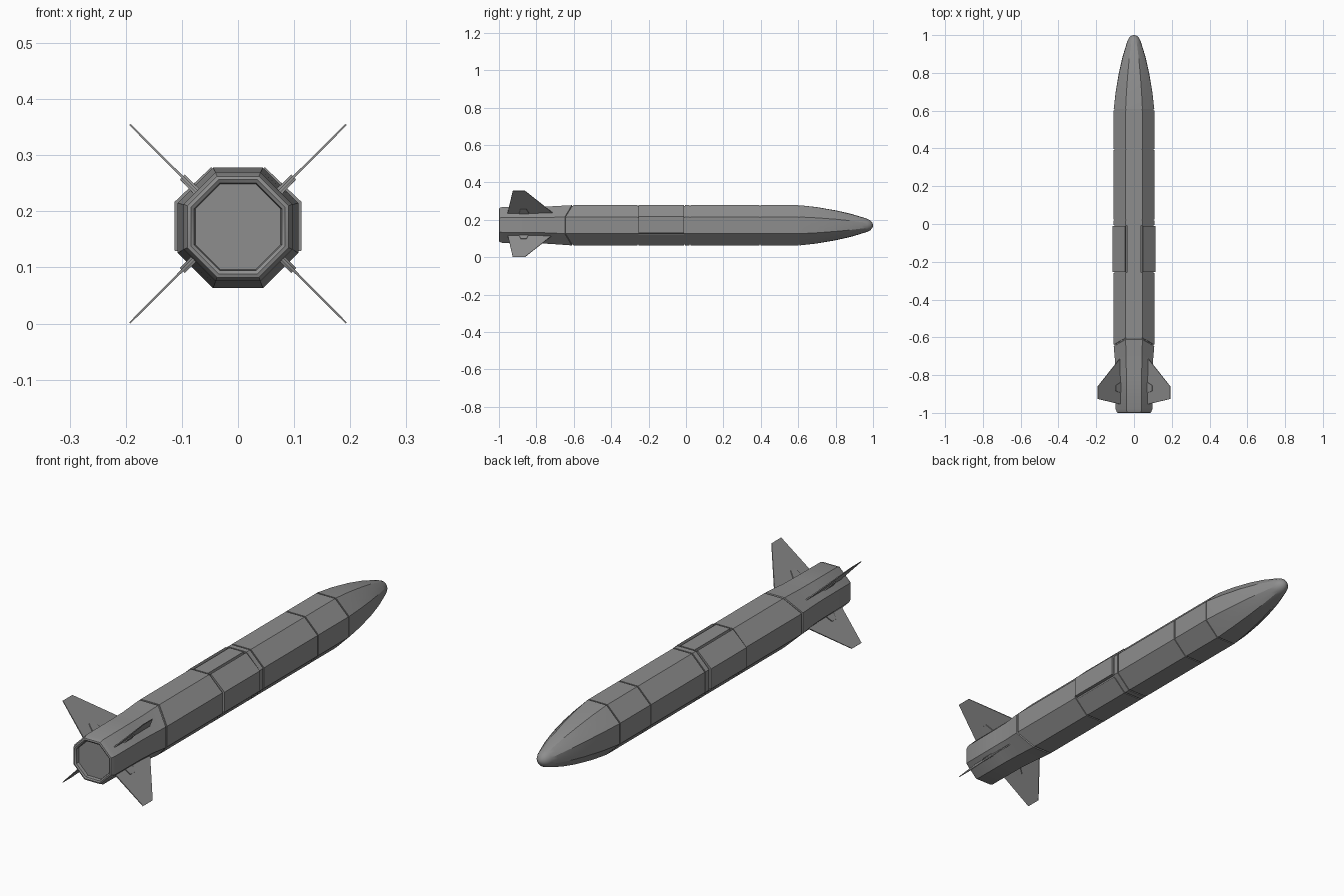
import bpy, bmesh, math
from mathutils import Vector

if "Cube" in bpy.data.objects:
    bpy.data.objects.remove(bpy.data.objects["Cube"])

CZ = 0.1705                      # height of the body axis
A = 0.1075                       # body apothem
K = math.tan(math.pi / 8)

grey = bpy.data.materials.new("metal grey")
grey.diffuse_color = (0.27, 0.27, 0.27, 1)
grey.use_nodes = True
grey.node_tree.nodes["Principled BSDF"].inputs["Base Color"].default_value = grey.diffuse_color


def finish(name, bm, angle=25):
    bmesh.ops.recalc_face_normals(bm, faces=bm.faces[:])
    me = bpy.data.meshes.new(name)
    bm.to_mesh(me)
    bm.free()
    me.materials.append(grey)
    ob = bpy.data.objects.new(name, me)
    bpy.context.collection.objects.link(ob)
    bpy.ops.object.select_all(action='DESELECT')
    ob.select_set(True)
    bpy.context.view_layer.objects.active = ob
    bpy.ops.object.shade_smooth_by_angle(angle=math.radians(angle))
    return ob


def octagon(a, h=None):
    """Eight corners starting right of the top face, clockwise."""
    h = h or a
    q = [(K * a, h), (a, K * h)]
    return q + [(x, -z) for x, z in q[::-1]] + [(-x, -z) for x, z in q] + [(-x, z) for x, z in q[::-1]]


def loft(name, rings, angle=25):
    """Skin a list of closed 3D rings and cap both ends."""
    bm = bmesh.new()
    loops = [[bm.verts.new(p) for p in r] for r in rings]
    for a, b in zip(loops, loops[1:]):
        for i in range(len(a)):
            j = (i + 1) % len(a)
            bm.faces.new((a[i], a[j], b[j], b[i]))
    bm.faces.new(loops[0])
    bm.faces.new(loops[-1])
    return finish(name, bm, angle)


def ring(y, a, shift=0.0, dz=0.0):
    """Octagon ring; shift moves the side corners along the axis."""
    return [(x, y + (shift if abs(x) > abs(z) else 0), z + CZ + dz) for x, z in octagon(a)]


# Main body sections separated by narrow panel grooves
G, D = 0.003, 0.004
def section(name, y0, y1, s0=0.0):
    loft(name, [ring(y0 - G, A - D, s0), ring(y0 + G, A - D, s0), ring(y0 + G, A, s0),
                ring(y1 - G, A), ring(y1 - G, A - D), ring(y1 + G, A - D)])

section("rear_body", -0.605, -0.257, -0.037)
section("collar", -0.008, 0.022)
section("front_body", 0.022, 0.395)
section("guidance_section", 0.395, 0.605)

# Centre bay: side panels stand proud, with slots along four edges
w, t, P = 0.011, 0.012, 0.113
k = K * A
half = [(k - w, A), (k - w, A - t), (k - 0.001, A - t), (k + 0.003, A + 0.001),
        (P, k + 0.002), (P, -k + 0.004), (P - t, -k + 0.002),
        (A - t, -k - 0.006), (A - 0.006, -k - 0.006), (k, -A)]
bay = half + [(-x, z) for x, z in half[::-1]]
loft("centre_bay", [[(x, y, z + CZ) for x, z in bay] for y in (-0.254, -0.011)])

# Boat tail with chamfered rim and shallow nozzle recess
loft("tail", [ring(-0.982, 0.076, dz=0.002), ring(-0.996, 0.078, dz=0.002),
              ring(-1.0, 0.084, dz=0.002), ring(-0.998, 0.090, dz=0.002),
              ring(-0.98, 0.097, dz=0.002), ring(-0.80, 0.098, dz=0.002),
              ring(-0.73, 0.100, dz=0.001), ring(-0.611, A, -0.037),
              ring(-0.608, A - D, -0.037), ring(-0.602, A - D, -0.037)])


# Nose: octagon blending into a rounded tip
def nose_ring(y, a, f):
    pts = octagon(a)
    out = []
    for i in range(8):
        p, q = Vector(pts[i]), Vector(pts[(i + 1) % 8])
        for v in (p, (p + q) / 2):
            v = v.lerp(v.normalized() * a, f)
            out.append((v.x, y, v.y + CZ))
    return out

profile = [(0.608, A, 0), (0.70, 0.097, 0.1), (0.80, 0.080, 0.25), (0.88, 0.062, 0.45),
           (0.94, 0.044, 0.7), (0.968, 0.035, 0.9), (0.985, 0.027, 1), (0.996, 0.015, 1), (1.0, 0.004, 1)]
loft("nose", [nose_ring(*p) for p in profile])

# Four diagonal tail fins with hinge bosses
FZ, FX = 0.178, 0.016
def slab(name, outline, sx, sz):
    """Plate from (radius, y, half thickness) points on a diagonal."""
    d, n = Vector((sx, 0, sz)).normalized(), Vector((sz, 0, -sx)).normalized()
    o = Vector((FX * sx, 0, FZ))
    loft(name, [[o + d * r + n * h * s + Vector((0, y, 0)) for r, y, h in outline] for s in (-1, 1)])

fin = [(0.075, -0.705, 0.002), (0.25, -0.861, 0.001), (0.25, -0.926, 0.001),
       (0.075, -0.955, 0.002), (0.075, -0.84, 0.004)]
fin = [(r, y, 0.0025 if r < 0.1 else 0.0015) for r, y, h in fin]
boss = [(0.075, -0.835, 0.007), (0.108, -0.850, 0.006), (0.118, -0.855, 0.006),
        (0.118, -0.882, 0.006), (0.108, -0.887, 0.006), (0.075, -0.895, 0.007)]
for sx, side in ((1, "right"), (-1, "left")):
    for sz, level in ((1, "upper"), (-1, "lower")):
        slab(f"{level}_{side}_fin", fin, sx, sz)
        slab(f"{level}_{side}_fin_hinge", boss, sx, sz)
